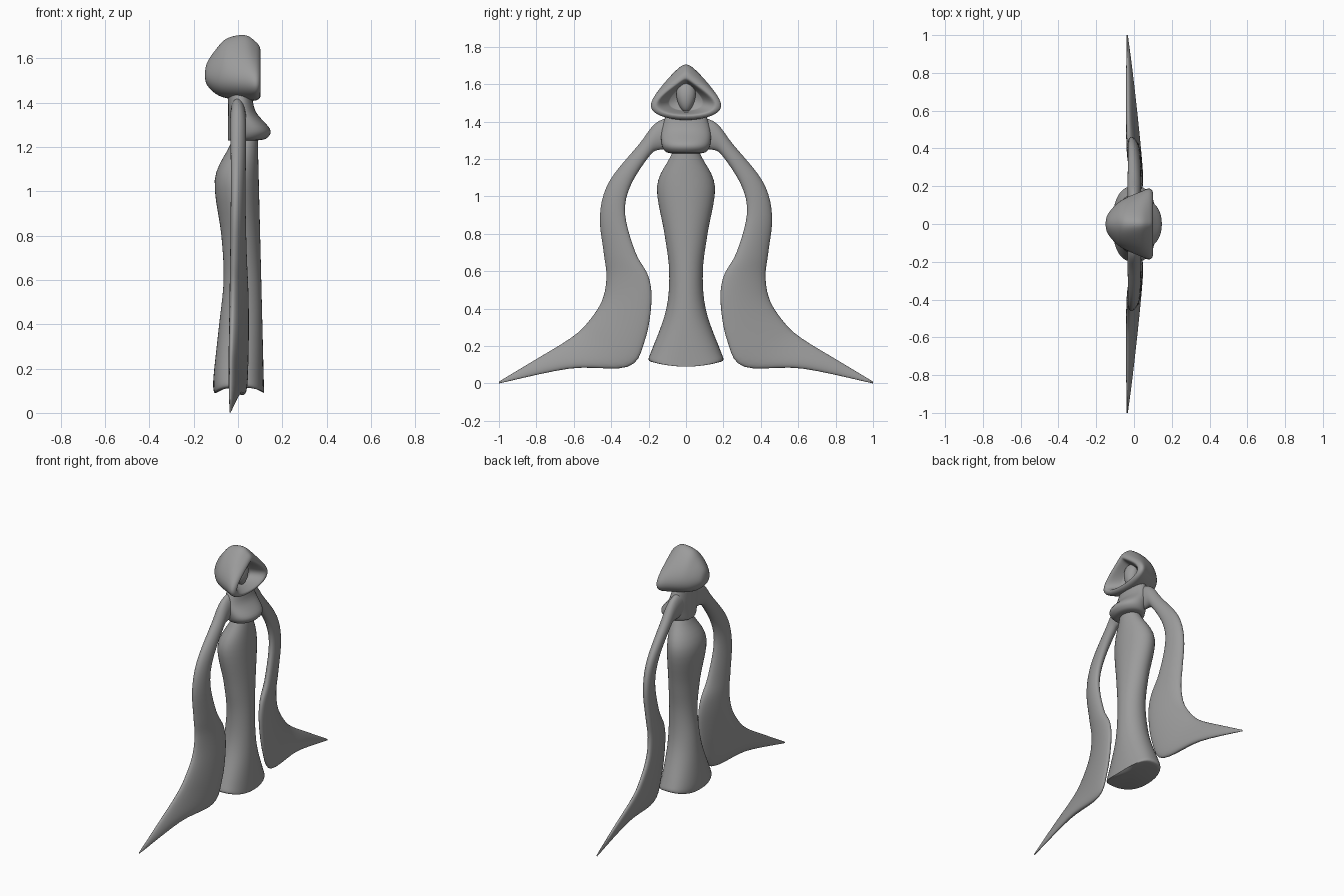
import bpy, bmesh, math
from mathutils import Vector

cube = bpy.data.objects.get("Cube")
if cube:
    bpy.data.objects.remove(cube)

grey = bpy.data.materials.new("stone grey")
grey.use_nodes = True
shade = 0.33
grey.diffuse_color = (shade, shade, shade, 1)
grey.node_tree.nodes["Principled BSDF"].inputs["Base Color"].default_value = grey.diffuse_color


def smooth_rows(rows, steps=5):
    """Catmull-Rom interpolation through rows of ring parameters."""
    rows = [Vector(row) for row in rows]
    padded = [rows[0], *rows, rows[-1]]
    result = []
    for before, start, end, after in zip(padded, padded[1:], padded[2:], padded[3:]):
        leaving, arriving = (end - before) / 2, (after - start) / 2
        for step in range(steps):
            t = step / steps
            bend = 3 * (end - start) - 2 * leaving - arriving
            twist = 2 * (start - end) + leaving + arriving
            result.append(start + t * (leaving + t * (bend + t * twist)))
    return result + [rows[-1]]


def loft(name, rows, point, sides=40, hollow=0.0, mirrored=False):
    """Skin the rings given by point(row, angle); mirrored lofts start open."""
    bm = bmesh.new()
    rings = [[bm.verts.new(point(row, math.tau * side / sides)) for side in range(sides)]
             for row in smooth_rows(rows)]
    for ring, following in zip(rings, rings[1:]):
        for side in range(sides):
            bm.faces.new((ring[side - 1], ring[side], following[side], following[side - 1]))
    end_cap = bm.faces.new(rings[-1])
    if not mirrored:
        bm.faces.new(rings[0])
    bmesh.ops.recalc_face_normals(bm, faces=bm.faces)
    bmesh.ops.poke(bm, faces=[end_cap], offset=-hollow)
    mesh = bpy.data.meshes.new(name)
    bm.to_mesh(mesh)
    bm.free()
    mesh.materials.append(grey)
    for polygon in mesh.polygons:
        polygon.use_smooth = True
    obj = bpy.data.objects.new(name, mesh)
    bpy.context.collection.objects.link(obj)
    if mirrored:
        obj.modifiers.new("mirror", "MIRROR").use_axis = (False, True, False)


def power(value, exponent):
    return math.copysign(abs(value) ** exponent, value)


def upright_point(height, width, back, front, angle, squareness=0.0):
    """Point on a level ring between a back and a front depth."""
    exponent = 1 - squareness
    x = (front - back) / 2 + (front + back) / 2 * power(math.cos(angle), exponent)
    return Vector((x, width * power(math.sin(angle), exponent), height))


def gown_point(row, angle):
    """The front leans out steadily; the hem squares off and lifts at its sides."""
    height, width, back = row
    hem = max(0, 1 - height / 0.35)
    point = upright_point(height, width, back, 0.12 - height / 40, angle, hem * 0.3)
    point.z += hem * point.y ** 2
    return point


def chest_point(row, angle):
    height, width, front = row
    return upright_point(height, width, 0.045, front, angle, 0.05)


def sleeve_point(row, angle):
    """Flat ring from the outer edge to the inner one, thinning towards the tip."""
    outer, inner = Vector(row[:2]), Vector(row[2:])
    middle = (outer + inner) / 2
    across = math.cos(angle)
    y, z = middle + (outer - inner) / 2 * across
    drop = 1 - middle.y / 1.4
    tilt = drop * (1 - middle.x) / 8
    thickness = 0.003 + (1 - middle.x ** 2) / 30
    x = tilt * (1 - across) / 2 - drop / 28 + thickness * math.sin(angle)
    return Vector((x, y, z))


def hood_point(row, angle):
    """Rounded triangle that widens low down, more so towards the front."""
    x, top, bottom, width = row
    rise = math.cos(angle)
    flare = 0.5 + 2 * x
    y = width * math.sin(angle) * (1 - flare * rise) / (1 + flare / 6)
    return Vector((x, y, (top + bottom) / 2 + (top - bottom) / 2 * rise))


def face_point(row, angle):
    """Egg with a narrow chin."""
    rise, girth = math.cos(row[0]), math.sin(row[0])
    width = 0.05 * girth * (1 + rise / 4)
    return upright_point(1.53 + 0.08 * rise, width, 0.04 * girth - 0.02,
                         0.02 + 0.045 * girth, angle)


# Gown: height, half width, depth of the back
gown = [(1.25, 0.06, 0.02), (1.2, 0.09, 0.04), (1.05, 0.155, 0.105), (0.8, 0.115, 0.075),
        (0.6, 0.09, 0.065), (0.4, 0.105, 0.085), (0.17, 0.18, 0.11), (0.1, 0.2, 0.11),
        (0.09, 0.18, 0.1)]
loft("gown", gown, gown_point, hollow=0.04)

# Chest: height, half width, depth of the front
chest = [(1.45, 0.1, 0.06), (1.36, 0.13, 0.08), (1.28, 0.13, 0.145), (1.24, 0.11, 0.13),
         (1.23, 0.08, 0.09)]
loft("chest", chest, chest_point)

# Shoulders and trailing sleeves: y and z of the outer edge, then of the inner edge
sleeve = [(0, 1.44, 0, 1.25), (0.15, 1.4, 0.14, 1.25), (0.25, 1.28, 0.2, 1.21),
          (0.41, 1.08, 0.3, 1.05), (0.46, 0.9, 0.325, 0.9), (0.44, 0.7, 0.27, 0.7),
          (0.425, 0.57, 0.2, 0.57), (0.45, 0.44, 0.185, 0.43), (0.53, 0.32, 0.22, 0.23),
          (0.62, 0.24, 0.31, 0.09), (0.8, 0.13, 0.62, 0.08), (1, 0.01, 1, 0)]
loft("shoulders_and_sleeves", sleeve, sleeve_point, sides=28, mirrored=True)

# Hood, folding over its rim into the hollow: x, top, bottom, half width
hood = [(-0.15, 1.53, 1.52, 0.01), (-0.14, 1.58, 1.48, 0.05), (-0.1, 1.64, 1.44, 0.1),
        (-0.05, 1.69, 1.42, 0.135), (0.03, 1.705, 1.41, 0.165), (0.08, 1.675, 1.41, 0.18),
        (0.1, 1.645, 1.425, 0.16), (0.09, 1.62, 1.44, 0.135), (0.02, 1.6, 1.46, 0.085)]
loft("hood", hood, hood_point)

# Face: one ring for each step from crown to chin
loft("face", [(math.pi * step / 10, 0) for step in range(1, 10)], face_point, sides=24)
